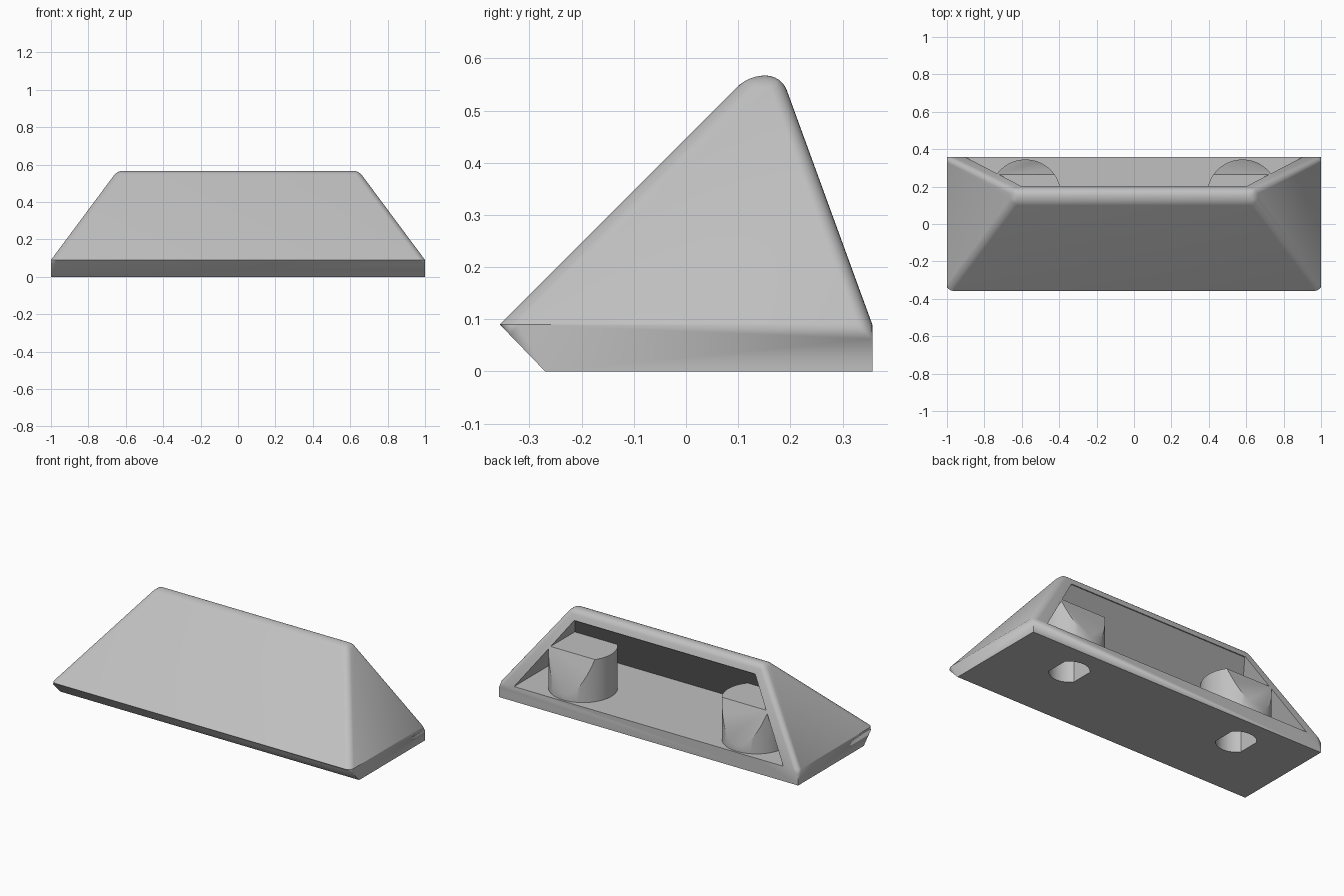
import bpy, bmesh, math

if "Cube" in bpy.data.objects:
    bpy.data.objects.remove(bpy.data.objects["Cube"])

FLOOR = 0.09      # top of the base slab
TOP = 0.567       # overall height
BOSS_X, BOSS_Y, BOSS_R, BOSS_TOP = 0.58, 0.155, 0.19, 0.345


def finish(name, bm):
    bmesh.ops.recalc_face_normals(bm, faces=bm.faces)
    mesh = bpy.data.meshes.new(name)
    bm.to_mesh(mesh)
    bm.free()
    obj = bpy.data.objects.new(name, mesh)
    bpy.context.collection.objects.link(obj)
    return obj


def loft(levels):
    """Stack of rectangles given as (z, half width, y front, y back)."""
    bm = bmesh.new()
    rings = [[bm.verts.new(p) for p in ((-w, y0, z), (w, y0, z), (w, y1, z), (-w, y1, z))]
             for z, w, y0, y1 in levels]
    for a, b in zip(rings, rings[1:]):
        for i in range(4):
            j = (i + 1) % 4
            bm.faces.new((a[i], a[j], b[j], b[i]))
    bm.faces.new(rings[0])
    bm.faces.new(rings[-1])
    return bm


def column(name, x, y, r, z0, z1, flat=1.0, sides=64):
    """Upright round column, optionally with flats on both x sides."""
    bm = bmesh.new()
    ring = []
    for i in range(sides):
        a = 2 * math.pi * (i + 0.5) / sides
        dx = max(-flat, min(flat, math.cos(a))) * r
        ring.append(bm.verts.new((x + dx, y + r * math.sin(a), z0)))
    face = bm.faces.new(ring)
    top = bmesh.ops.extrude_face_region(bm, geom=[face])["geom"]
    bmesh.ops.translate(bm, vec=(0, 0, z1 - z0),
                        verts=[v for v in top if isinstance(v, bmesh.types.BMVert)])
    return finish(name, bm)


def subtract(target, cutter):
    mod = target.modifiers.new("cut", "BOOLEAN")
    mod.operation, mod.solver, mod.object = "DIFFERENCE", "EXACT", cutter
    bpy.context.view_layer.objects.active = target
    bpy.ops.object.modifier_apply(modifier=mod.name)
    bpy.data.objects.remove(cutter)


# Wedge housing with rounded ridge and hips
bm = loft([(0, 1.0, -0.27, 0.357), (FLOOR, 1.0, -0.357, 0.357), (TOP, 0.645, 0.12, 0.183)])
bm.normal_update()
soft = [e for e in bm.edges
        if max(v.co.z for v in e.verts) > 0.5]
bmesh.ops.bevel(bm, geom=soft, offset=0.028, segments=6, profile=0.5,
                affect="EDGES", clamp_overlap=True)
housing = finish("housing", bm)

# Hollow open to the back, leaving two round bosses standing
hollow = finish("hollow", loft([(FLOOR, 0.9, -0.22, 0.6), (0.51, 0.605, 0.197, 0.6)]))
for s in (-1, 1):
    subtract(hollow, column("boss", s * BOSS_X, BOSS_Y, BOSS_R, 0.02, BOSS_TOP))
subtract(housing, hollow)

# Blind holes under the bosses
for s in (-1, 1):
    subtract(housing, column("hole", s * BOSS_X, BOSS_Y, 0.11, -0.1, 0.24, flat=0.8))

# Single grey finish
grey = bpy.data.materials.new("light_grey")
grey.diffuse_color = (0.53, 0.53, 0.53, 1)
grey.use_nodes = True
grey.node_tree.nodes["Principled BSDF"].inputs["Base Color"].default_value = grey.diffuse_color
housing.data.materials.clear()
housing.data.materials.append(grey)
for p in housing.data.polygons:
    p.material_index = 0

bpy.ops.object.select_all(action="DESELECT")
housing.select_set(True)
bpy.context.view_layer.objects.active = housing
bpy.ops.object.shade_smooth_by_angle(angle=math.radians(30))
